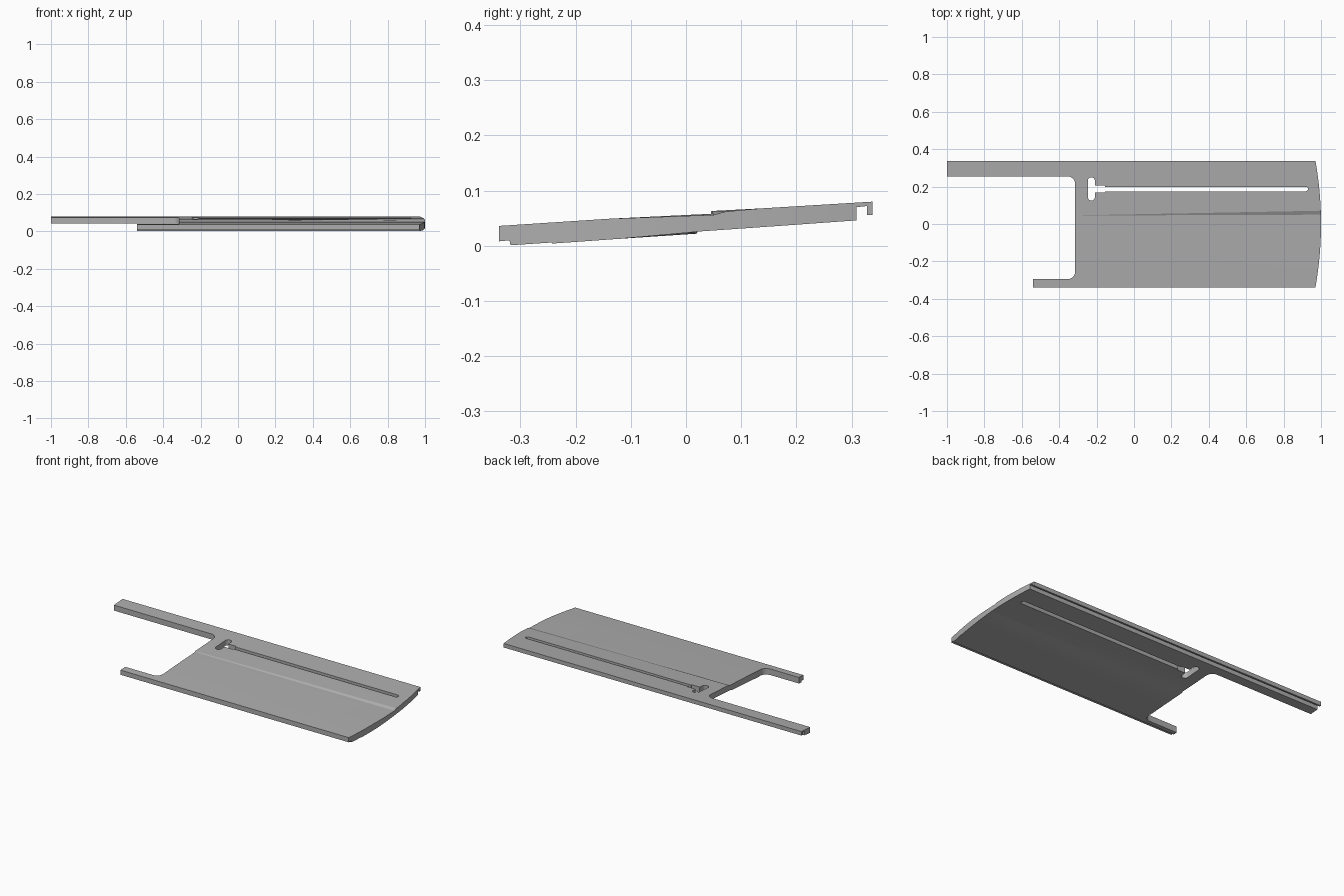
import bpy, bmesh, math

if "Cube" in bpy.data.objects:
    bpy.data.objects.remove(bpy.data.objects["Cube"])

grey = bpy.data.materials.new("mid grey")
grey.diffuse_color = (0.42, 0.42, 0.42, 1)
grey.use_nodes = True
grey.node_tree.nodes["Principled BSDF"].inputs["Base Color"].default_value = grey.diffuse_color


def loft(name, sections):
    """Solid through equal-length loops of points, capped at both ends."""
    bm = bmesh.new()
    rings = [[bm.verts.new(p) for p in s] for s in sections]
    n = len(rings[0])
    for a, b in zip(rings, rings[1:]):
        for i in range(n):
            j = (i + 1) % n
            bm.faces.new((a[i], a[j], b[j], b[i]))
    bm.faces.new(rings[0])
    bm.faces.new(rings[-1])
    bmesh.ops.recalc_face_normals(bm, faces=bm.faces)
    mesh = bpy.data.meshes.new(name)
    bm.to_mesh(mesh)
    bm.free()
    mesh.materials.append(grey)
    ob = bpy.data.objects.new(name, mesh)
    bpy.context.collection.objects.link(ob)
    return ob


def prism(name, outline):
    return loft(name, [[(x, y, z) for x, y in outline] for z in (-0.2, 0.3)])


def arc(cx, cy, r, a0, a1, n=8):
    steps = [math.radians(a0 + (a1 - a0) * i / n) for i in range(n + 1)]
    return [(cx + r * math.cos(a), cy + r * math.sin(a)) for a in steps]


def boolean(ob, cutter, operation):
    mod = ob.modifiers.new("cut", 'BOOLEAN')
    mod.object, mod.operation, mod.solver = cutter, operation, 'EXACT'
    bpy.context.view_layer.objects.active = ob
    bpy.ops.object.modifier_apply(modifier=mod.name)
    bpy.data.objects.remove(cutter)


# Stepped cross-section (y, z), with hooked back lip; the step softens toward the right end
def section(top, bottom):
    return ([(-0.339, 0.008), (-0.339, 0.036), (-0.14, 0.049)] + top +
            [(0.14, 0.068), (0.338, 0.080), (0.338, 0.056), (0.328, 0.056),
             (0.328, 0.072), (0.309, 0.070), (0.309, 0.046), (0.14, 0.034)] + bottom +
            [(-0.13, 0.012), (-0.243, 0.004), (-0.243, 0.006), (-0.318, 0.001), (-0.320, 0.010)])


sharp = section([(0.045, 0.058), (0.046, 0.063)], [(0.021, 0.027), (0.020, 0.022)])
soft = section([(0.050, 0.056), (0.072, 0.062)], [(0.025, 0.026), (0.005, 0.024)])
panel = loft("panel", [[(x, y, z) for y, z in s]
                       for x, s in ((-1.1, sharp), (-0.315, sharp), (1.05, soft))])

# Plan outline: long back arm, short front arm, bowed right end
bow = []
for i in range(25):
    y = -0.36 + 0.72 * i / 24
    bow.append((1 - 0.03 * (y / 0.339) ** 2, y))
outline = ([(-1, 0.36), (-1, 0.255)] + arc(-0.355, 0.215, 0.04, 90, 0)
           + arc(-0.355, -0.255, 0.04, 0, -90) + [(-0.54, -0.295), (-0.54, -0.36)] + bow)
boolean(panel, prism("outline_cutter", outline), 'INTERSECT')

# T-shaped slot: rounded cross bar, short neck, long narrow run
slot = (arc(-0.228, 0.144, 0.019, 180, 360) + [(-0.209, 0.169), (-0.155, 0.169), (-0.155, 0.175)]
        + arc(0.918, 0.187, 0.012, -90, 90) + [(-0.155, 0.199), (-0.155, 0.207), (-0.209, 0.207)]
        + arc(-0.228, 0.231, 0.019, 0, 180))
boolean(panel, prism("slot_cutter", slot), 'DIFFERENCE')

bpy.ops.object.select_all(action='DESELECT')
panel.select_set(True)
bpy.context.view_layer.objects.active = panel
bpy.ops.object.shade_smooth_by_angle(angle=math.radians(20))
